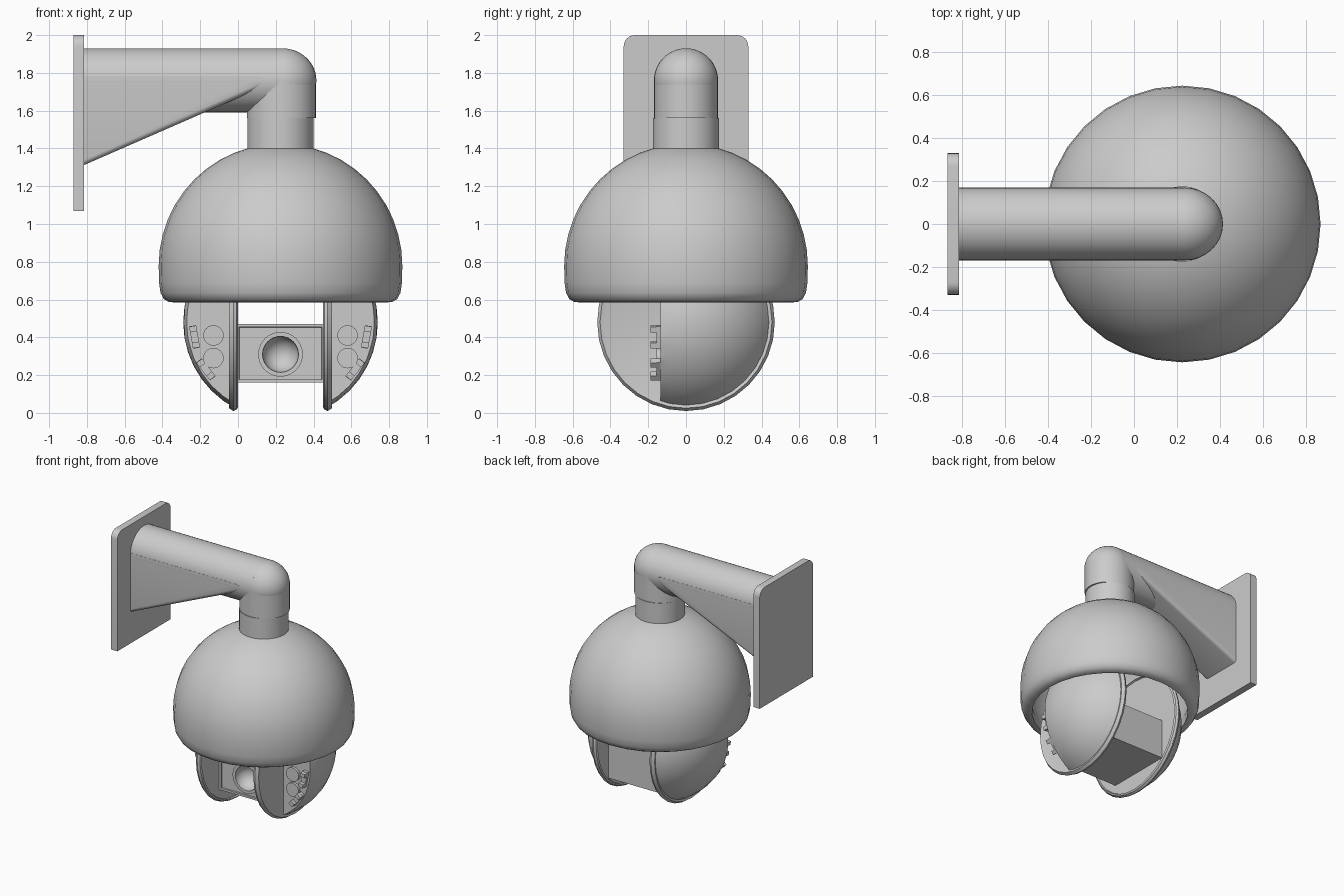
import bpy, bmesh, math
from mathutils import Matrix, Vector

if "Cube" in bpy.data.objects:
    bpy.data.objects.remove(bpy.data.objects["Cube"], do_unlink=True)

GREY = (0.6, 0.6, 0.6, 1)
mat = bpy.data.materials.new("plain grey")
mat.use_nodes = True
mat.diffuse_color = GREY
mat.node_tree.nodes["Principled BSDF"].inputs["Base Color"].default_value = GREY

CX = 0.225           # axis of the hanging housing
BALL = Vector((CX, 0, 0.48))
BALL_R = 0.515
FLAT_Y = -0.135      # front cut of the side caps
ALONG_X = Matrix.Rotation(math.pi / 2, 4, 'Y')
ALONG_FRONT = Matrix.Rotation(math.pi / 2, 4, 'X')


def finish(name, bm, smooth=True):
    bmesh.ops.remove_doubles(bm, verts=bm.verts, dist=0.0001)
    bmesh.ops.recalc_face_normals(bm, faces=bm.faces)
    mesh = bpy.data.meshes.new(name)
    bm.to_mesh(mesh)
    bm.free()
    ob = bpy.data.objects.new(name, mesh)
    bpy.context.collection.objects.link(ob)
    mesh.materials.append(mat)
    if smooth:
        bpy.ops.object.select_all(action='DESELECT')
        ob.select_set(True)
        bpy.context.view_layer.objects.active = ob
        bpy.ops.object.shade_smooth_by_angle(angle=math.radians(35))
    return ob


def lathe(name, profile, place, steps=32):
    """Spin (radius, height) points around local z."""
    bm = bmesh.new()
    vs = [bm.verts.new((r, 0, h)) for r, h in profile]
    edges = [bm.edges.new(pair) for pair in zip(vs, vs[1:])]
    bmesh.ops.spin(bm, geom=vs + edges, cent=(0, 0, 0), axis=(0, 0, 1),
                   angle=2 * math.pi, steps=steps)
    bm.transform(place)
    return finish(name, bm)


def cylinder(name, r, h0, h1, place, steps=32):
    return lathe(name, [(0, h0), (r, h0), (r, h1), (0, h1)], place, steps)


def box_bm(lo, hi):
    bm = bmesh.new()
    bmesh.ops.create_cube(bm, size=1)
    lo, hi = Vector(lo), Vector(hi)
    bm.transform(Matrix.Translation((lo + hi) / 2) @ Matrix.Diagonal((*(hi - lo), 1)))
    return bm


# Wall plate with two rounded top corners
bm = box_bm((-0.87, -0.33, 1.07), (-0.815, 0.33, 2.0))
corners = [e for e in bm.edges if all(v.co.z > 1.9 for v in e.verts)
           and abs(e.verts[0].co.x - e.verts[1].co.x) > 0.01]
bmesh.ops.bevel(bm, geom=corners, offset=0.06, segments=6, affect='EDGES', profile=0.5)
finish("wall_plate", bm)

# Horizontal arm, elbow and neck
cylinder("arm_tube", 0.17, -0.83, 0.235, Matrix.Translation((0, 0, 1.76)) @ ALONG_X)
bm = bmesh.new()
bmesh.ops.create_uvsphere(bm, u_segments=32, v_segments=24, radius=1)
bm.transform(Matrix.Translation((0.235, 0, 1.76)) @ Matrix.Diagonal((0.18, 0.17, 0.17, 1)))
finish("elbow", bm)
neck = Matrix.Translation((0.23, 0, 0)) @ Matrix.Diagonal((1.08, 1, 1, 1))
cylinder("neck_pipe", 0.17, 1.56, 1.76, neck)
cylinder("neck_collar", 0.176, 1.36, 1.56, Matrix.Translation((CX, 0, 0)))

# Triangular gusset under the arm
bm = bmesh.new()
outline = [(-0.82, 1.31), (0.2, 1.755), (0.1, 1.78), (-0.82, 1.78)]
face = bm.faces.new([bm.verts.new((x, -0.169, z)) for x, z in outline])
out = bmesh.ops.extrude_face_region(bm, geom=[face])
bmesh.ops.translate(bm, vec=(0, 0.338, 0),
                    verts=[g for g in out["geom"] if isinstance(g, bmesh.types.BMVert)])
low = [e for e in bm.edges if abs(e.verts[0].co.y - e.verts[1].co.y) < 0.01
       and sum(v.co.z for v in e.verts) < 3.08
       and abs(e.verts[0].co.x - e.verts[1].co.x) > 0.5]
bmesh.ops.bevel(bm, geom=low, offset=0.025, segments=4, affect='EDGES', profile=0.5)
finish("arm_gusset", bm)

# Hollow dome housing, open below
def arc(r, a0, a1, n=12):
    return [(r * math.cos(math.radians(a0 + (a1 - a0) * i / n)),
             0.78 + r * math.sin(math.radians(a0 + (a1 - a0) * i / n))) for i in range(n + 1)]


dome = ([(0.56, 0.585), (0.59, 0.587), (0.617, 0.602), (0.635, 0.635), (0.643, 0.69)]
        + arc(0.645, 0, 90) + arc(0.6, 90, 0) + [(0.56, 0.65), (0.56, 0.585)])
lathe("dome_housing", dome, Matrix.Translation((CX, 0, 0)))

# Side caps with rimmed discs, lamps and clips
for side, s in (("right", -1), ("left", 1)):
    bm = bmesh.new()
    bmesh.ops.create_uvsphere(bm, u_segments=32, v_segments=20, radius=BALL_R)
    bm.transform(Matrix.Translation(BALL) @ ALONG_X)
    for co, no in (((CX + s * 0.25, 0, 0), (-s, 0, 0)), ((0, FLAT_Y, 0), (0, -1, 0))):
        cut = bmesh.ops.bisect_plane(bm, geom=bm.verts[:] + bm.edges[:] + bm.faces[:],
                                     plane_co=co, plane_no=no, clear_outer=True)
        rim = [g for g in cut["geom_cut"] if isinstance(g, bmesh.types.BMEdge)]
        bmesh.ops.holes_fill(bm, edges=rim, sides=0)
    finish(side + "_cap", bm)

    disc = [(0, 0.235), (0.445, 0.235), (0.45, 0.225), (0.462, 0.232),
            (0.47, 0.25), (0.455, 0.272), (0.435, 0.265), (0, 0.265)]
    turn = Matrix.Translation(BALL) @ Matrix.Rotation(s * math.pi / 2, 4, 'Y')
    lathe(side + "_disc", disc, turn)

    for i, z in enumerate((0.29, 0.41)):
        place = Matrix.Translation((CX + s * 0.355, FLAT_Y, z)) @ ALONG_FRONT
        cylinder(f"{side}_lamp_{i + 1}", 0.054, -0.01, 0.02, place, 24)

    for i, (dx, z, tilt) in enumerate(((0.455, 0.402, 10), (0.395, 0.23, 38))):
        place = (Matrix.Translation((CX + s * dx, FLAT_Y, z))
                 @ Matrix.Rotation(math.radians(s * tilt), 4, 'Y'))
        for part, z0, z1, depth in (("base", -0.06, 0.06, 0.022),
                                    ("top", 0.028, 0.058, 0.052),
                                    ("bottom", -0.058, -0.028, 0.052)):
            bm = box_bm((-0.019, -depth, z0), (0.019, 0.01, z1))
            bm.transform(place)
            finish(f"{side}_clip_{i + 1}_{part}", bm, False)

# Camera block between the discs, with a recessed front panel and lens opening
LENS_Z = 0.31
bm = box_bm((CX - 0.235, -0.22, 0.16), (CX + 0.235, 0.3, 0.47))
bm.faces.ensure_lookup_table()
front = min(bm.faces, key=lambda f: f.calc_center_median().y)
bmesh.ops.inset_individual(bm, faces=[front], thickness=0.022)
bmesh.ops.inset_individual(bm, faces=[front], thickness=0.002, depth=-0.012)
# Round hole through the front panel
ring = [bm.verts.new((CX + 0.11 * math.cos(a), -0.208, LENS_Z + 0.11 * math.sin(a)))
        for a in (2 * math.pi * i / 32 for i in range(32))]
ring_edges = [bm.edges.new((ring[i], ring[i - 1])) for i in range(32)]
border = list(front.edges)
bmesh.ops.delete(bm, geom=[front], context='FACES_ONLY')
bmesh.ops.triangle_fill(bm, edges=border + ring_edges, use_beauty=True,
                        normal=(0, -1, 0))
finish("camera_block", bm)

bowl = [(0.095 * math.sin(t), -0.095 * math.cos(t))
        for t in (math.pi / 2 * i / 8 for i in range(9))]
lens = bowl + [(0.095, 0.012), (0.118, 0.012), (0.118, -0.01)]
lathe("lens_bowl", lens, Matrix.Translation((CX, -0.208, LENS_Z)) @ ALONG_FRONT)
